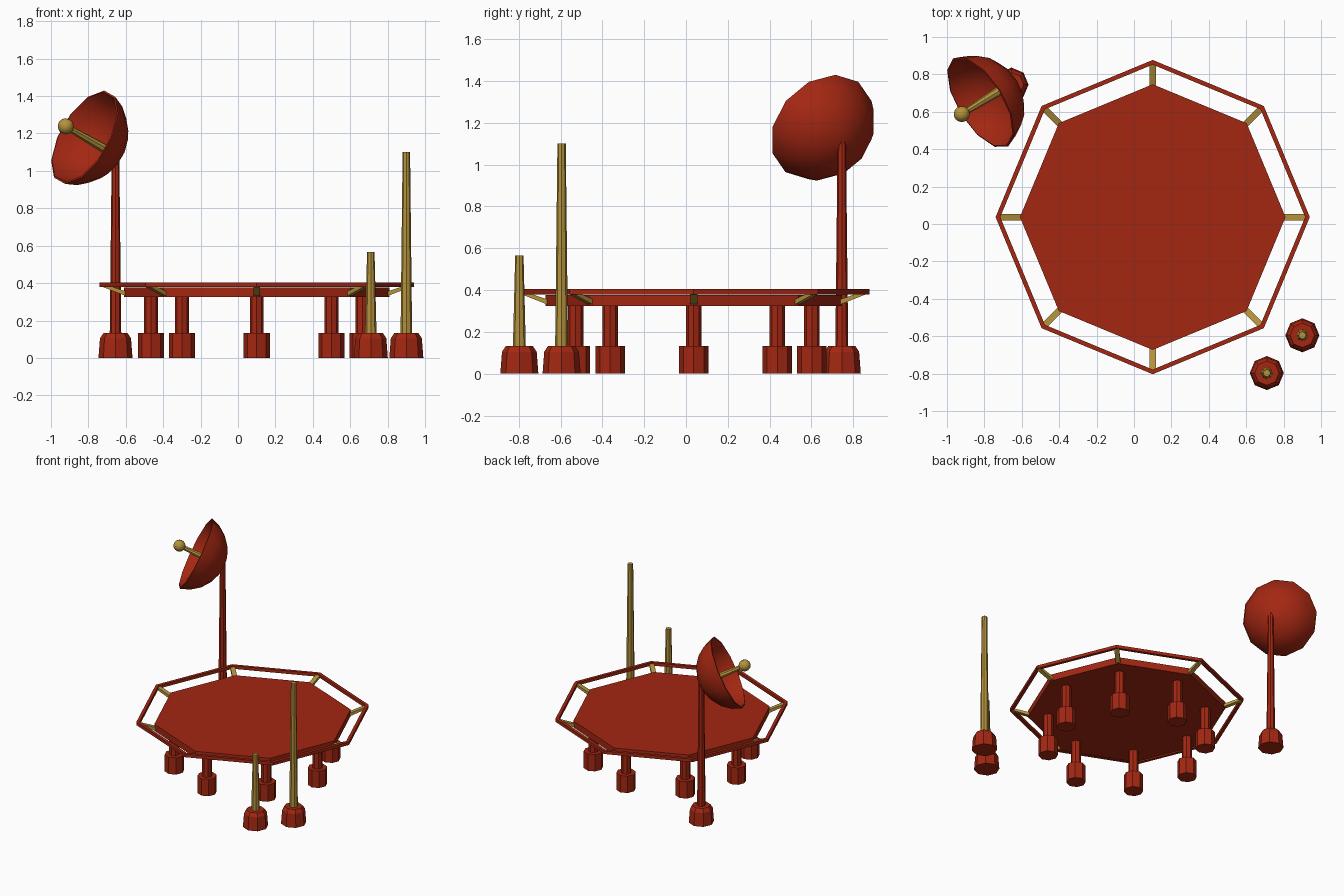
import bpy
import math
from mathutils import Vector, Matrix

if "Cube" in bpy.data.objects:
    bpy.data.objects.remove(bpy.data.objects["Cube"])


def make_material(name, rgb):
    mat = bpy.data.materials.new(name)
    mat.use_nodes = True
    mat.diffuse_color = (*rgb, 1)
    mat.node_tree.nodes["Principled BSDF"].inputs["Base Color"].default_value = (*rgb, 1)
    return mat


RED = make_material("rust red", (0.37, 0.02, 0.006))
GOLD = make_material("dull gold", (0.46, 0.29, 0.045))


def add_mesh(name, verts, faces, mat, matrix=Matrix()):
    mesh = bpy.data.meshes.new(name)
    mesh.from_pydata(verts, [], faces)
    mesh.materials.append(mat)
    obj = bpy.data.objects.new(name, mesh)
    bpy.context.collection.objects.link(obj)
    obj.matrix_world = matrix
    return obj


def lathe(name, profile, mat, matrix=Matrix(), sides=8, closed=False):
    """Turn (radius, height) points round z; closed joins the last to the first."""
    verts, faces = [], []
    for r, z in profile:
        for i in range(sides):
            a = math.tau * i / sides
            verts.append((r * math.cos(a), r * math.sin(a), z))
    n = len(profile)
    for k in range(n if closed else n - 1):
        a, b = k * sides, (k + 1) % n * sides
        for i in range(sides):
            j = (i + 1) % sides
            faces.append((a + i, a + j, b + j, b + i))
    if not closed:
        faces.append(tuple(reversed(range(sides))))
        faces.append(tuple(range((n - 1) * sides, n * sides)))
    return add_mesh(name, verts, faces, mat, matrix)


def at(x, y, z=0):
    return Matrix.Translation((x, y, z))


def smooth(obj, angle):
    bpy.ops.object.select_all(action="DESELECT")
    obj.select_set(True)
    bpy.context.view_layer.objects.active = obj
    bpy.ops.object.shade_smooth_by_angle(angle=math.radians(angle))


# Octagonal landing deck and the rail round it
CENTRE = at(0.1, 0.037)
lathe("deck", [(0.71, 0.325), (0.71, 0.377)], RED, CENTRE)
lathe("edge_rail", [(0.815, 0.38), (0.84, 0.38), (0.84, 0.404), (0.815, 0.404)],
      RED, CENTRE, closed=True)

# Slanted struts and stepped legs, one at each corner
for i in range(8):
    turn = CENTRE @ Matrix.Rotation(math.tau * i / 8, 4, "Z")
    section = [(0.69, 0.327), (0.83, 0.382), (0.83, 0.4), (0.69, 0.352)]
    verts = [(x, side * 0.017, z) for side in (-1, 1) for x, z in section]
    faces = [(0, 1, 2, 3), (7, 6, 5, 4)]
    faces += [(k, k + 4, (k + 1) % 4 + 4, (k + 1) % 4) for k in range(4)]
    add_mesh(f"rail_strut_{i + 1}", verts, faces, GOLD, turn)
    angle = math.tau * i / 8
    spot = CENTRE @ at(0.565 * math.cos(angle), 0.565 * math.sin(angle))
    lathe(f"leg_{i + 1}", [(0.07, 0), (0.07, 0.132), (0.037, 0.132), (0.037, 0.33)],
          RED, spot)

# Masts on chamfered feet
for name, x, y, top, mat in (("tall_antenna", 0.9, -0.595, 1.1, GOLD),
                             ("short_antenna", 0.71, -0.797, 0.565, GOLD),
                             ("dish_mast", -0.655, 0.745, 1.11, RED)):
    lathe(name + "_foot", [(0.091, 0), (0.083, 0.105), (0.065, 0.132)], RED, at(x, y))
    lathe(name, [(0.031, 0.12), (0.02, top)], mat, at(x, y))

# Dish: a thin spherical bowl facing out and up
axis = Vector((-0.76, -0.47, 0.44)).normalized()
aim = at(-0.82, 0.65, 1.18) @ axis.to_track_quat("Z", "Y").to_matrix().to_4x4()
rim, depth, thick = 0.278, 0.22, 0.01
ball = (rim ** 2 + depth ** 2) / (2 * depth)
spread = math.acos((ball - depth) / ball)


def bowl(radius, steps):
    return [(max(radius * math.sin(spread * t), 0.0005),
             ball - depth - radius * math.cos(spread * t)) for t in steps]


steps = [k / 5 for k in range(6)]
profile = bowl(ball, steps) + bowl(ball - thick, reversed(steps))
dish = lathe("dish", profile, RED, aim, sides=12)
smooth(dish, 40)

# Receiver arm and ball on the dish axis
lathe("receiver_arm", [(0.028, -depth + 0.005), (0.016, 0.13)], GOLD, aim)
bpy.ops.mesh.primitive_uv_sphere_add(segments=12, ring_count=8, radius=0.043)
receiver = bpy.context.object
receiver.name = "receiver_ball"
receiver.matrix_world = aim @ at(0, 0, 0.132)
receiver.data.materials.append(GOLD)
smooth(receiver, 50)
